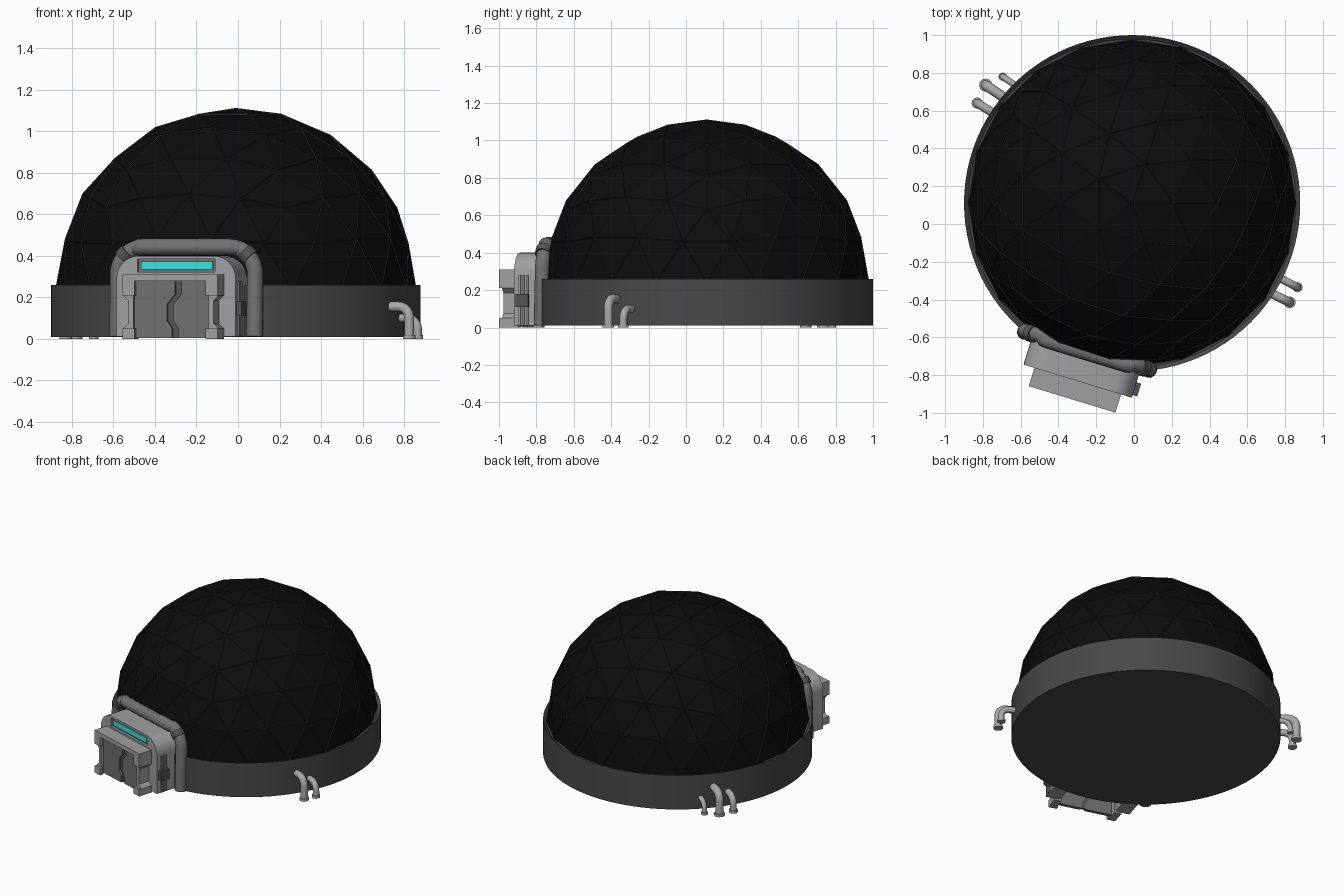
import bpy, bmesh
from math import pi, radians, cos, sin
from mathutils import Vector, Matrix

if "Cube" in bpy.data.objects:
    bpy.data.objects.remove(bpy.data.objects["Cube"])

CX, CY = -0.01, 0.11
DOOR = Matrix.Translation((CX, CY, 0)) @ Matrix.Rotation(radians(-17), 4, 'Z')


def mat(name, v):
    m = bpy.data.materials.new(name)
    m.diffuse_color = (*v, 1) if isinstance(v, tuple) else (v, v, v, 1)
    m.use_nodes = True
    m.node_tree.nodes["Principled BSDF"].inputs["Base Color"].default_value = m.diffuse_color
    return m


BLACK, STRUT, DARK = mat("panel_black", 0.004), mat("strut_grey", 0.035), mat("base_grey", 0.065)
MID, LIGHT, PIPE = mat("mid_grey", 0.16), mat("light_grey", 0.35), mat("pipe_grey", 0.4)
TUBE, GREY, CYAN = mat("tube_grey", 0.17), mat("door_grey", 0.09), mat("cyan_light", (0.05, 0.75, 0.72))


def finish(bm, name, material, smooth=None):
    bmesh.ops.recalc_face_normals(bm, faces=bm.faces)
    me = bpy.data.meshes.new(name)
    bm.to_mesh(me)
    bm.free()
    ob = bpy.data.objects.new(name, me)
    bpy.context.collection.objects.link(ob)
    me.materials.append(material)
    if smooth:
        activate(ob)
        bpy.ops.object.shade_smooth_by_angle(angle=radians(smooth))
    return ob


def activate(ob):
    bpy.ops.object.select_all(action='DESELECT')
    ob.select_set(True)
    bpy.context.view_layer.objects.active = ob


def prism(name, pts, d0, d1, material, smooth=None):
    """Extrude an (x, z) outline outward from distance d0 to d1 in the doorway frame."""
    bm = bmesh.new()
    face = bm.faces.new([bm.verts.new((x, -d0, z)) for x, z in pts])
    ext = bmesh.ops.extrude_face_region(bm, geom=[face])
    bmesh.ops.translate(bm, vec=(0, d0 - d1, 0),
                        verts=[v for v in ext['geom'] if isinstance(v, bmesh.types.BMVert)])
    bm.transform(DOOR)
    return finish(bm, name, material, smooth)


def rect(x0, x1, z0, z1):
    return [(x0, z0), (x1, z0), (x1, z1), (x0, z1)]


def cut(ob, cutter):
    m = ob.modifiers.new("cut", 'BOOLEAN')
    m.object, m.solver = cutter, 'EXACT'
    activate(ob)
    bpy.ops.object.modifier_apply(modifier="cut")
    bpy.data.objects.remove(cutter)


def fillet(pts, r, n=8):
    """Round the inner corners of a polyline."""
    pts = [Vector(p) for p in pts]
    out = [pts[0]]
    for a, p, b in zip(pts, pts[1:], pts[2:]):
        s, e = p + (a - p).normalized() * r, p + (b - p).normalized() * r
        for i in range(n + 1):
            t = i / n * pi / 2
            out.append(p + (s - p) * (1 - sin(t)) + (e - p) * (1 - cos(t)))
    return out + [pts[-1]]


def tube(name, pts, r, material):
    cu = bpy.data.curves.new(name, 'CURVE')
    cu.dimensions, cu.bevel_depth, cu.bevel_resolution, cu.use_fill_caps = '3D', r, 4, True
    sp = cu.splines.new('POLY')
    sp.points.add(len(pts) - 1)
    for q, p in zip(sp.points, pts):
        q.co = (*p, 1)
    cu.materials.append(material)
    ob = bpy.data.objects.new(name, cu)
    bpy.context.collection.objects.link(ob)
    activate(ob)
    bpy.ops.object.convert(target='MESH')
    bpy.ops.object.shade_smooth_by_angle(angle=radians(50))
    return ob


# Round base with a thin lip around the dome
bm = bmesh.new()
bmesh.ops.create_cone(bm, cap_ends=True, segments=96, radius1=0.89, radius2=0.89, depth=0.25,
                      matrix=Matrix.Translation((CX, CY, 0.135)))
top = [f for f in bm.faces if f.normal.z > 0.9]
bmesh.ops.inset_region(bm, faces=top, thickness=0.022)
bmesh.ops.translate(bm, verts=top[0].verts, vec=(0, 0, -0.02))
finish(bm, "base_ring", DARK, 30)


# Geodesic dome: flat black panels plus a strut lattice on the same edges
def dome(name, r, material):
    bm = bmesh.new()
    bmesh.ops.create_icosphere(bm, subdivisions=3, radius=r)
    bmesh.ops.delete(bm, geom=[v for v in bm.verts if v.co.z < -0.01], context='VERTS')
    bm.transform(Matrix.Translation((CX, CY, 0.243)))
    return finish(bm, name, material)


dome("dome_panels", 0.865, BLACK)
wire = dome("dome_struts", 0.865, STRUT).modifiers.new("struts", 'WIREFRAME')
wire.thickness, wire.use_even_offset = 0.009, False

# Doorway housing: hollow arch with a slot for the light
arch = [(p.x, p.z) for p in fillet([(-0.3, 0, 0.012), (-0.3, 0, 0.4), (0.3, 0, 0.4), (0.3, 0, 0.012)], 0.11)]
body = prism("doorway_housing", arch, 0.8, 0.985, LIGHT, 30)
cut(body, prism("cavity", rect(-0.2, 0.2, -0.1, 0.28), 0.86, 1.1, LIGHT))
cut(body, prism("slot", rect(-0.195, 0.195, 0.322, 0.385), 0.965, 1.1, LIGHT))
prism("light_surround", rect(-0.195, 0.195, 0.322, 0.385), 0.955, 0.968, MID)
prism("light_strip", rect(-0.18, 0.18, 0.335, 0.372), 0.96, 0.978, CYAN)

# Door frame: notched jambs under a lintel
for s, side in ((-1, "left"), (1, "right")):
    jamb = [(0.19, 0), (0.24, 0), (0.24, 0.05), (0.215, 0.075), (0.215, 0.185), (0.24, 0.21),
            (0.24, 0.31), (0.19, 0.31)]
    prism(side + "_jamb", [(s * x, z) for x, z in jamb], 0.98, 1.07, LIGHT)
    for z0, z1, part in ((0, 0.05, "foot"), (0.21, 0.31, "cap")):
        prism(f"{side}_jamb_{part}", rect(*sorted((s * 0.18, s * 0.24)), z0, z1), 1.06, 1.086, LIGHT)
prism("lintel", rect(-0.24, 0.24, 0.278, 0.31), 0.98, 1.086, LIGHT)

# Sliding door: two leaves meeting along a stepped seam
seam = [(0.03, 0.28), (0.03, 0.215), (-0.01, 0.17), (-0.01, 0.085), (0.015, 0.05), (0.015, 0.005)]
prism("left_door_leaf", [(-0.19, 0.005), (-0.19, 0.28)] + [(x - 0.015, z) for x, z in seam], 1.025, 1.05, MID)
prism("right_door_leaf", [(0.19, 0.005), (0.19, 0.28)] + [(x + 0.015, z) for x, z in seam], 1.02, 1.045, MID)
prism("door_seam", [(x - 0.016, z) for x, z in seam] + [(x + 0.016, z) for x, z in reversed(seam)],
      1.02, 1.035, GREY)

# Side ribs and latch on the right of the housing
for i in range(3):
    d = 0.905 + i * 0.02
    prism(f"side_rib_{i}", rect(0.29, 0.309, 0.015, 0.28), d, d + 0.011, LIGHT)
prism("side_latch", rect(0.29, 0.325, 0.11, 0.18), 0.9, 0.97, GREY)

# Thick seal tube arching around the housing, with corner couplings
path = fillet([(-0.345, -0.82, 0.012), (-0.345, -0.81, 0.443), (0.345, -0.81, 0.443), (0.345, -0.82, 0.012)], 0.13, 10)
path = [DOOR @ Vector((p.x, p.y - 0.03 * max(0, 1 - abs(p.x) / 0.345) ** 0.5 * (p.z > 0.44), p.z)) for p in path]
tube("seal_tube", path, 0.04, TUBE)
for s in (-1, 1):
    tube("seal_coupling", [DOOR @ Vector((s * x, -0.815, z)) for x, z in ((0.322, 0.39), (0.292, 0.42))], 0.046, GREY)

# Bent service pipes: (start xy, end xy, height, radius)
pipes = [((0.76, -0.28), (0.865, -0.335), 0.10, 0.021), ((0.70, -0.355), (0.825, -0.415), 0.155, 0.024),
         ((-0.71, 0.565), (-0.83, 0.64), 0.11, 0.023), ((-0.66, 0.65), (-0.785, 0.735), 0.16, 0.027),
         ((-0.60, 0.715), (-0.695, 0.78), 0.09, 0.017)]
for i, (a, b, h, r) in enumerate(pipes):
    tube(f"pipe_{i}", fillet([(*a, h), (*b, h), (*b, 0)], 0.055), r, PIPE)
    tube(f"pipe_flange_{i}", [(*b, 0), (*b, 0.018)], r * 1.3, PIPE)
